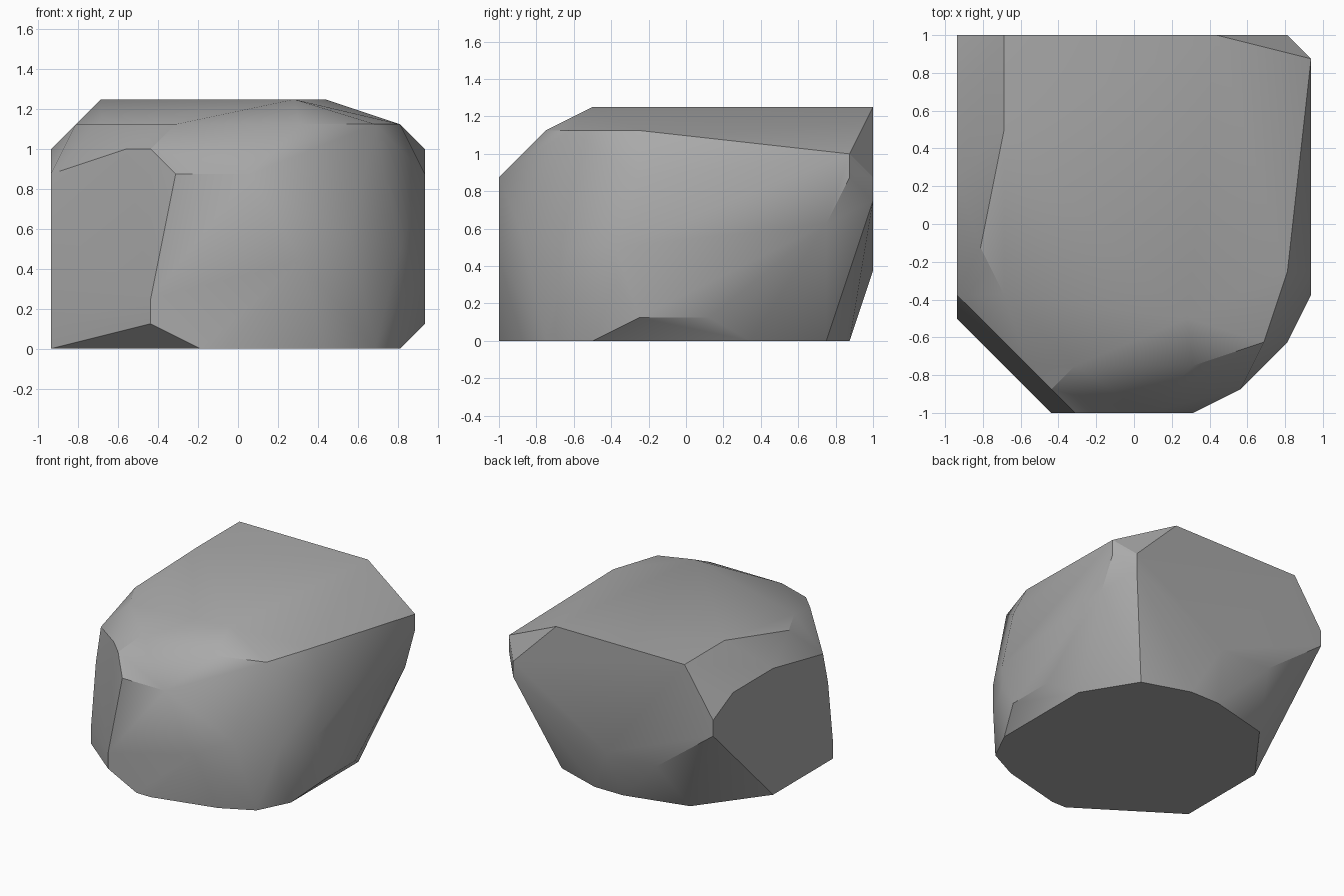
import bpy
import bmesh
import math
from mathutils import Vector

UNIT = 1 / 16          # the boulder is carved on a coarse grid
CREASE = math.radians(30)
X, Y, Z = 0, 1, 2

if "Cube" in bpy.data.objects:
    bpy.data.objects.remove(bpy.data.objects["Cube"], do_unlink=True)


def facet(axis, level, outline):
    """Corners of one flat cut: 2D outline placed at a level along an axis."""
    corners = []
    for pair in outline:
        point = list(pair)
        point.insert(axis, level)
        corners.append(Vector(point) * UNIT)
    return corners


def make_material(name, colour):
    material = bpy.data.materials.new(name)
    material.use_nodes = True
    material.diffuse_color = colour
    material.node_tree.nodes["Principled BSDF"].inputs["Base Color"].default_value = colour
    return material


# Flat base, as (x, y)
base = facet(Z, 0, [(-15, 4), (-15, -8), (-3, -16), (-1, -16), (7, -14), (11, -12),
                    (13, -8), (13, 5.5), (9, 12), (3, 14), (-1, 14), (-9, 12)])

# Crown and the shoulder just below it, as (x, y)
crown = facet(Z, 20, [(-11, 16), (7, 16), (-11, 8), (4.5, -8)])
shoulder = facet(Z, 18, [(13, -4), (11, -10), (5, -12), (-5, -12), (-11, -6), (-13, -2)])
brow = facet(Z, 16, [(-7, -14), (-9, -12)])

# Side cuts, as (y, z)
minus_x_side = facet(X, -15, [(16, 14), (16, 12), (12, 16), (4, 16),
                              (-6, 14), (-7, 10), (-8, 2)])
plus_x_side = facet(X, 15, [(14, 16), (14, 14), (12, 10), (2, 2), (-4, 2),
                            (-4, 14), (-6, 8), (-6, 5)])

# Front and back cuts, as (x, z)
front = facet(Y, -16, [(-5, 14), (1, 14), (5, 7), (-7, 4), (-7, 2)])
back = facet(Y, 16, [(13, 14), (13, 12), (0, 6), (-7, 6), (-11, 9)])

# Rounded front corner, as (x, z)
corner = facet(Y, -14, [(9, 9)]) + facet(Y, -10, [(13, 8), (13, 4)])

# Wrap all the cuts in one skin
bm = bmesh.new()
for co in base + crown + shoulder + brow + minus_x_side + plus_x_side + front + back + corner:
    bm.verts.new(co)
hull = bmesh.ops.convex_hull(bm, input=bm.verts)
spare = {v for v in hull["geom_interior"] + hull["geom_unused"]
         if isinstance(v, bmesh.types.BMVert) and v.is_valid}
bmesh.ops.delete(bm, geom=list(spare), context="VERTS")
bmesh.ops.dissolve_limit(bm, angle_limit=math.radians(1), verts=bm.verts, edges=bm.edges)
bmesh.ops.recalc_face_normals(bm, faces=bm.faces)

# Smooth stone with crisp broken edges
for face in bm.faces:
    face.smooth = True
for edge in bm.edges:
    edge.smooth = edge.calc_face_angle(0) < CREASE

mesh = bpy.data.meshes.new("boulder")
bm.to_mesh(mesh)
bm.free()
mesh.materials.append(make_material("stone grey", (0.4, 0.4, 0.4, 1)))
boulder = bpy.data.objects.new("boulder", mesh)
bpy.context.collection.objects.link(boulder)
